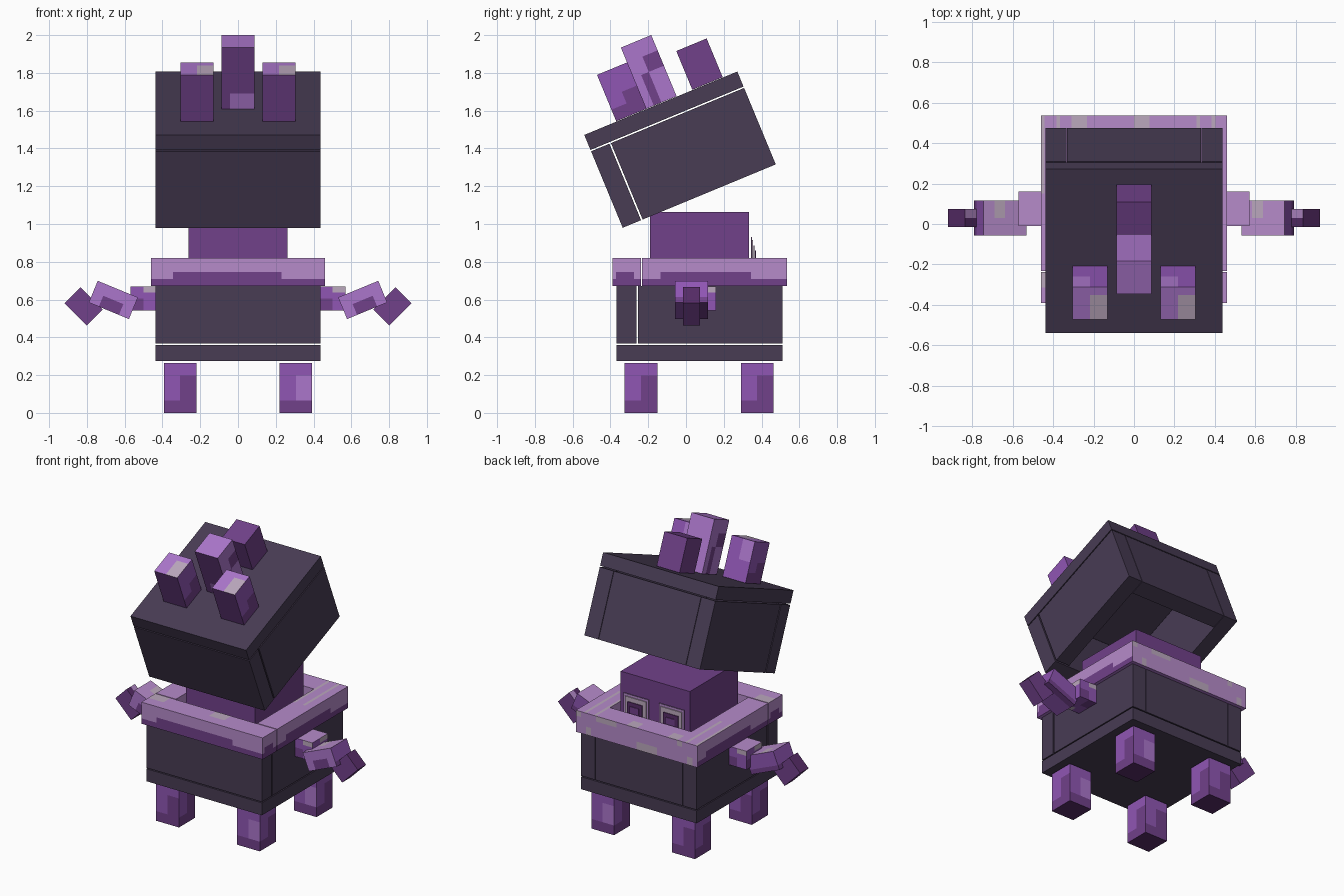
import bpy, bmesh, math
from mathutils import Matrix, Vector

if "Cube" in bpy.data.objects:
    bpy.data.objects.remove(bpy.data.objects["Cube"])


def lin(h):
    out = []
    for i in (0, 2, 4):
        c = int(h[i:i + 2], 16) / 255
        out.append(c / 12.92 if c <= 0.04045 else ((c + 0.055) / 1.055) ** 2.4)
    return (*out, 1)


PALETTE = [("charcoal", "483c54"), ("deep_purple", "572c68"), ("dark_purple", "71418a"),
           ("mid_purple", "9056b4"), ("light_purple", "ab76cb"), ("pale_purple", "b68bca"),
           ("grey_lilac", "bba8bd")]
MATS = []
for mat_name, code in PALETTE:
    m = bpy.data.materials.new(mat_name)
    m.diffuse_color = lin(code)
    m.use_nodes = True
    m.node_tree.nodes["Principled BSDF"].inputs["Base Color"].default_value = m.diffuse_color
    MATS.append(m)
CHAR, DEEP, DARK, MID, LIGHT, PALE, GREY = range(7)

# face name: (outward normal, rightwards as seen from outside, upwards)
FACES = {"front": ((0, -1, 0), (1, 0, 0), (0, 0, 1)), "back": ((0, 1, 0), (-1, 0, 0), (0, 0, 1)),
         "right": ((1, 0, 0), (0, 1, 0), (0, 0, 1)), "left": ((-1, 0, 0), (0, -1, 0), (0, 0, 1)),
         "top": ((0, 0, 1), (1, 0, 0), (0, 1, 0)), "bottom": ((0, 0, -1), (1, 0, 0), (0, -1, 0))}


def box(name, xr, yr, zr, paint, frame=Matrix(), n=4):
    """Block between ranges; paint is a colour or a rule(face, s, t) on an n x n grid."""
    rule = paint if callable(paint) else None
    n = n if rule else 1
    mid = Vector([(a + b) / 2 for a, b in (xr, yr, zr)])
    half = Vector([(b - a) / 2 for a, b in (xr, yr, zr)])
    bm = bmesh.new()
    for key, axes in FACES.items():
        nor, right, up = (Vector(a) for a in axes)

        def vert(i, j):
            p = nor + right * (2 * i / n - 1) + up * (2 * j / n - 1)
            return bm.verts.new(mid + p * half)
        for i in range(n):
            for j in range(n):
                f = bm.faces.new([vert(i, j), vert(i + 1, j), vert(i + 1, j + 1), vert(i, j + 1)])
                f.material_index = rule(key, (i + .5) / n, (j + .5) / n) if rule else paint
    bmesh.ops.remove_doubles(bm, verts=bm.verts, dist=1e-5)
    bm.transform(frame)
    me = bpy.data.meshes.new(name)
    for m in MATS:
        me.materials.append(m)
    bm.to_mesh(me)
    bm.free()
    ob = bpy.data.objects.new(name, me)
    bpy.context.collection.objects.link(ob)
    return ob


def span(side, a, b):
    return (a, b) if side > 0 else (-b, -a)


# ---- paint rules ----
def stepped(upper, lower, patch=None):
    """Upper colour with a stair-shaped lower colour; optional patch on the right half."""
    def rule(face, s, t):
        if face == "bottom":
            return DEEP
        if face == "top":
            return upper
        if patch is not None and face in ("front", "back") and s > .5 and .25 < t < .75:
            return patch
        return lower if t < (.75 if s > .5 else .25) else upper
    return rule


def rim_rule(face, s, t):
    if face == "top":
        return GREY if (s * 8) % 4 < .6 and t > .5 else PALE
    if face == "bottom":
        return LIGHT
    if face == "back":
        return GREY if (s < .3 and t > .7) or (.55 < s < .7 and t < .4) else PALE
    lower = .45 if .12 < s < .8 else .2
    return DARK if t < lower else PALE


def pair_spike(face, s, t):
    if face == "top":
        return GREY if s > .5 and t < .7 else LIGHT
    if face == "front":
        return DARK
    if face == "back":
        return LIGHT if s > .5 and t > .5 else MID
    return DARK if t < (.6 if s > .5 else .2) else MID


def centre_spike(face, s, t):
    if face == "front":
        return LIGHT if t < .25 and s > .25 else DARK
    if face in ("right", "left"):
        if s > .5:
            return LIGHT if t < .4 else (DARK if t < .8 else LIGHT)
        return DARK if t < .5 and s > .25 else LIGHT
    return LIGHT


def shoulder_rule(face, s, t):
    if face == "top":
        return PALE
    return DARK if t < .5 and s < .5 else (GREY if t > .75 and s > .5 else MID)


def forearm_rule(face, s, t):
    if face == "top":
        return GREY if .25 < s < .5 and t > .5 else PALE
    if face == "front":
        return DARK if t < .5 and .25 < s < .75 else LIGHT
    return MID if t > .3 else DARK


# ---- legs ----
for sx, side in ((1, "right"), (-1, "left")):
    for y0, end in ((-.325, "front"), (.29, "back")):
        box(f"{end}_{side}_leg", span(sx, .22, .393), (y0, y0 + .174), (0, .265),
            stepped(MID, DARK, LIGHT if sx > 0 else None))

# ---- hollow lower body: floor and four walls ----
box("body_floor", (-.438, .438), (-.367, .51), (.275, .36), CHAR)
box("body_front_wall", (-.438, .438), (-.367, -.262), (.367, .672), CHAR)
box("body_back_wall", (-.33, .33), (.405, .51), (.367, .672), CHAR)
for sx, side in ((1, "right"), (-1, "left")):
    box(f"body_{side}_wall", span(sx, .333, .438), (-.253, .51), (.367, .672), CHAR)

# ---- rim around the opening ----
box("rim_front", (-.46, .46), (-.39, -.238), (.672, .82), rim_rule, n=8)
box("rim_back", (-.308, .308), (.383, .535), (.672, .82), rim_rule, n=8)
for sx, side in ((1, "right"), (-1, "left")):
    box(f"rim_{side}", span(sx, .308, .46), (-.232, .535), (.672, .82), rim_rule, n=8)

# ---- inner creature with plate eyes looking over the rear rim ----
box("inner_head", (-.262, .262), (-.19, .333), (.54, 1.063), DARK)
for sx, side in ((1, "right"), (-1, "left")):
    box(f"{side}_eye_plate", span(sx, .04, .23), (.343, .349), (.72, .93), PALE)
    box(f"{side}_eye_ring", span(sx, .055, .215), (.350, .356), (.73, .915), GREY)
    box(f"{side}_eye_socket", span(sx, .078, .192), (.358, .363), (.74, .885), DEEP)
    box(f"{side}_pupil", span(sx, .1, .17), (.366, .37), (.74, .86), DARK)

# ---- arms: shoulder, raised forearm, tilted hand ----
for sx, side in ((1, "right"), (-1, "left")):
    box(f"{side}_shoulder", span(sx, .43, .57), (-.01, .16), (.543, .67), shoulder_rule)
    frame = Matrix.Translation((sx * .66, 0, .598)) @ Matrix.Rotation(-sx * math.radians(22.5), 4, "Y")
    box(f"{side}_forearm", (-.115, .115), (-.058, .116), (-.062, .062), forearm_rule, frame)
    frame = Matrix.Translation((sx * .817, 0, .564)) @ Matrix.Rotation(-sx * math.radians(45), 4, "Y")
    tip = "right" if sx > 0 else "left"
    box(f"{side}_hand", (-.084, .084), (-.015, .075), (-.06, .06),
        lambda f, s, t: (PALE if t > .5 else DEEP) if f == "top" else (DEEP if f == tip else DARK), frame)

# ---- tilted hollow lid ----
LID = Matrix.Translation((0, -.335, .98)) @ Matrix.Rotation(math.radians(22.5), 4, "X")
box("lid_top", (-.438, .438), (0, .877), (.446, .532), CHAR, LID)
box("lid_front_wall", (-.438, .438), (0, .105), (0, .438), CHAR, LID)
box("lid_back_wall", (-.33, .33), (.772, .877), (0, .438), CHAR, LID)
for sx, side in ((1, "right"), (-1, "left")):
    box(f"lid_{side}_wall", span(sx, .333, .438), (.114, .877), (0, .438), CHAR, LID)

# ---- spikes on the lid ----
for sx, side in ((1, "right"), (-1, "left")):
    box(f"{side}_spike", span(sx, .131, .305), (.184, .358), (.534, .80), pair_spike, LID)
box("centre_spike", (-.087, .087), (.356, .53), (.534, .885), centre_spike, LID)
box("rear_spike", (-.087, .087), (.62, .794), (.534, .756), DARK, LID)
